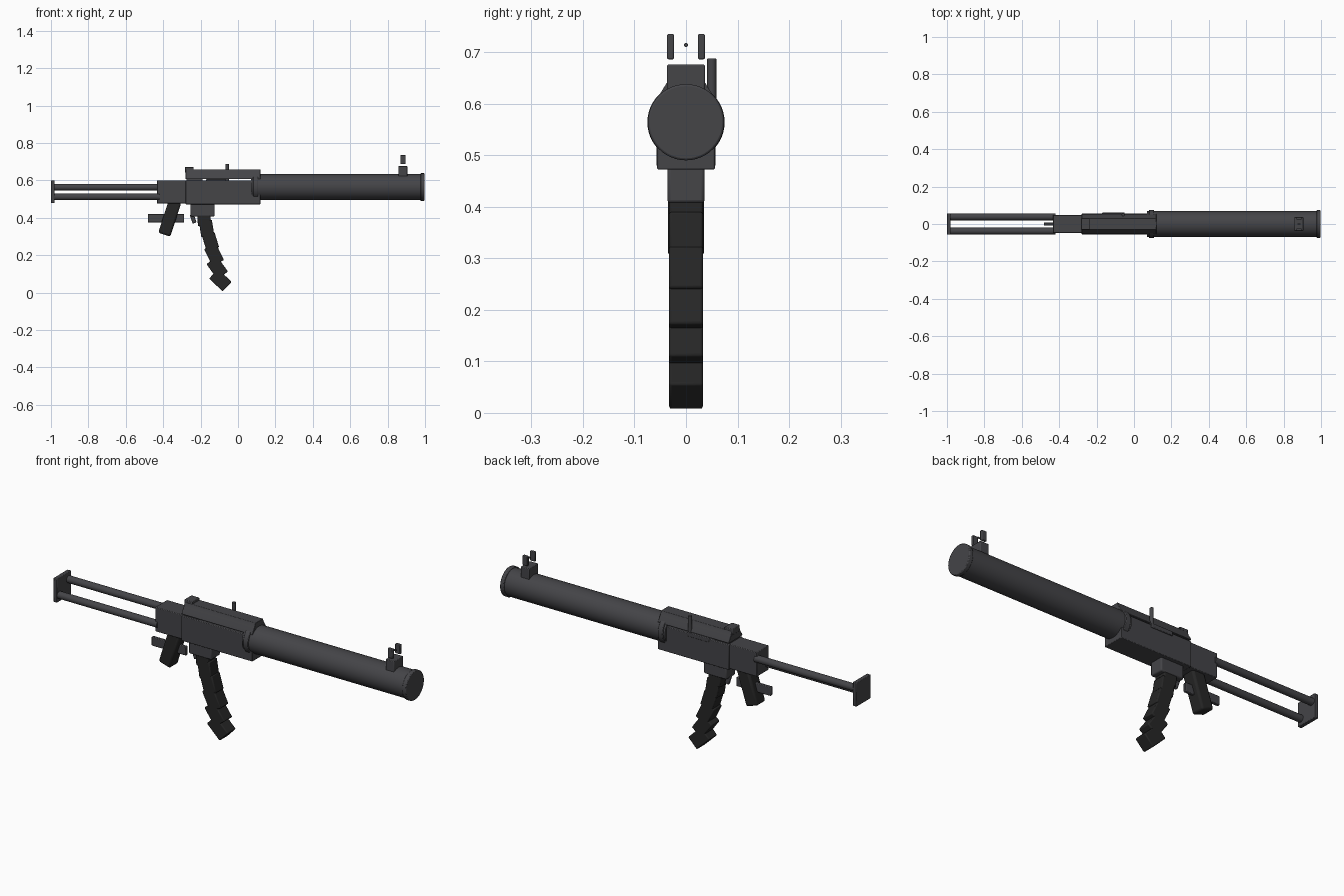
import bpy, bmesh, math
from mathutils import Matrix, Vector

if "Cube" in bpy.data.objects:
    bpy.data.objects.remove(bpy.data.objects["Cube"])


def material(name, rgb):
    m = bpy.data.materials.new(name)
    m.diffuse_color = (*rgb, 1)
    m.use_nodes = True
    m.node_tree.nodes["Principled BSDF"].inputs["Base Color"].default_value = m.diffuse_color
    return m


METAL = material("dark gunmetal", (0.058, 0.058, 0.064))
BLACK = material("black polymer", (0.019, 0.019, 0.019))


def finish(name, bm, mat, bevel=0.0):
    bmesh.ops.recalc_face_normals(bm, faces=bm.faces)
    me = bpy.data.meshes.new(name)
    bm.to_mesh(me)
    bm.free()
    me.materials.append(mat)
    ob = bpy.data.objects.new(name, me)
    bpy.context.collection.objects.link(ob)
    if bevel:
        b = ob.modifiers.new("edge", 'BEVEL')
        b.width = bevel
        b.segments = 2
        b.limit_method = 'ANGLE'
    bpy.ops.object.select_all(action='DESELECT')
    ob.select_set(True)
    bpy.context.view_layer.objects.active = ob
    bpy.ops.object.shade_smooth_by_angle(angle=math.radians(35))
    return ob


def box(name, x, y, z, mat=METAL, bevel=0.003):
    """Box from (min, max) ranges."""
    bm = bmesh.new()
    c = Vector([(r[0] + r[1]) / 2 for r in (x, y, z)])
    s = [r[1] - r[0] for r in (x, y, z)]
    bmesh.ops.create_cube(bm, size=1, matrix=Matrix.Translation(c) @ Matrix.Diagonal((*s, 1)))
    return finish(name, bm, mat, bevel)


def tilted_box(name, centre, size, tilt, mat, bevel):
    """Box whose lower end swings to +x by tilt degrees."""
    bm = bmesh.new()
    rot = Matrix.Rotation(math.radians(-tilt), 4, 'Y')
    bmesh.ops.create_cube(bm, size=1,
                          matrix=Matrix.Translation(centre) @ rot @ Matrix.Diagonal((*size, 1)))
    return finish(name, bm, mat, bevel)


def tube(name, x, y, z, r, mat=METAL, bevel=0.0, sides=48):
    """Cylinder along x."""
    bm = bmesh.new()
    mtx = Matrix.Translation(((x[0] + x[1]) / 2, y, z)) @ Matrix.Rotation(math.pi / 2, 4, 'Y')
    bmesh.ops.create_cone(bm, cap_ends=True, segments=sides, radius1=r, radius2=r,
                          depth=x[1] - x[0], matrix=mtx)
    return finish(name, bm, mat, bevel)


def extrude_x(name, profile, x, mat=METAL, bevel=0.003):
    """Extrude a (y, z) outline along x."""
    bm = bmesh.new()
    f = bm.faces.new([bm.verts.new((x[0], y, z)) for y, z in profile])
    g = bmesh.ops.extrude_face_region(bm, geom=[f])
    bmesh.ops.translate(bm, vec=(x[1] - x[0], 0, 0),
                        verts=[v for v in g['geom'] if isinstance(v, bmesh.types.BMVert)])
    return finish(name, bm, mat, bevel)


# Barrel shroud, collar and muzzle cap
AX = 0.564
tube("barrel_shroud", (0.07, 0.985), 0, AX, 0.069)
tube("barrel_collar", (0.08, 0.108), 0, AX, 0.075, bevel=0.003)
tube("muzzle_cap", (0.975, 0.997), 0, AX, 0.074, bevel=0.004)

# Receiver: wide front body and narrower rear body
box("receiver_front", (-0.28, 0.12), (-0.056, 0.056), (0.472, 0.6))
box("receiver_rear", (-0.433, -0.27), (-0.048, 0.048), (0.476, 0.6))

# Top cover with sloped sides, separated by a thin slit
half = [(0.055, 0.607), (0.053, 0.615), (0.037, 0.641), (0.03, 0.659)]
extrude_x("top_cover", half + [(-y, z) for y, z in reversed(half)], (-0.28, 0.12), bevel=0.002)
box("cover_hinge", (-0.275, -0.19), (-0.045, 0.045), (0.59, 0.615), bevel=0)
box("cover_catch", (0.08, 0.115), (-0.045, 0.045), (0.59, 0.615), bevel=0)

# Rear sight
box("rear_sight", (-0.283, -0.237), (-0.03, 0.03), (0.64, 0.671))

# Charging handle on the far side
box("charging_slide", (-0.17, -0.05), (0.046, 0.061), (0.585, 0.607))
bm = bmesh.new()
bmesh.ops.create_cone(bm, cap_ends=True, segments=16, radius1=0.009, radius2=0.009,
                      depth=0.1, matrix=Matrix.Translation((-0.058, 0.05, 0.638)))
finish("charging_handle", bm, METAL, 0.002)

# Front sight: base block, two wings, bead
box("front_sight_base", (0.857, 0.905), (-0.037, 0.037), (0.615, 0.676))
for side, s in (("left", -1), ("right", 1)):
    y = sorted((s * 0.023, s * 0.037))
    box("front_sight_wing_" + side, (0.868, 0.896), y, (0.686, 0.735))
tube("front_sight_bead", (0.875, 0.89), 0, 0.714, 0.004, sides=12)

# Stock: two diagonal rods and a butt plate
tube("stock_rod_upper", (-0.985, -0.42), 0.038, 0.563, 0.018, sides=24)
tube("stock_rod_lower", (-0.985, -0.42), -0.038, 0.512, 0.018, sides=24)
box("butt_plate", (-1.0, -0.98), (-0.057, 0.057), (0.478, 0.6))

# Pistol grip, guard plate and trigger
tilted_box("pistol_grip", (-0.365, 0, 0.4), (0.068, 0.07, 0.19), -18, BLACK, 0.01)
box("guard_plate", (-0.482, -0.288), (-0.008, 0.008), (0.375, 0.42))
tilted_box("trigger", (-0.24, 0, 0.395), (0.022, 0.016, 0.05), 18, METAL, 0.004)

# Magazine well and curved segmented magazine
box("magazine_well", (-0.253, -0.125), (-0.036, 0.036), (0.407, 0.48), bevel=0.006)
segments = [(-0.182, 0.4, 4), (-0.168, 0.343, 9), (-0.147, 0.273, 17),
            (-0.128, 0.203, 26), (-0.111, 0.132, 36), (-0.094, 0.066, 46)]
for i, (x, z, tilt) in enumerate(segments):
    tilted_box(f"magazine_segment_{i + 1}", (x, 0, z),
               (0.07, 0.066, 0.085 if i < 3 else 0.1), tilt, BLACK, 0.005)
